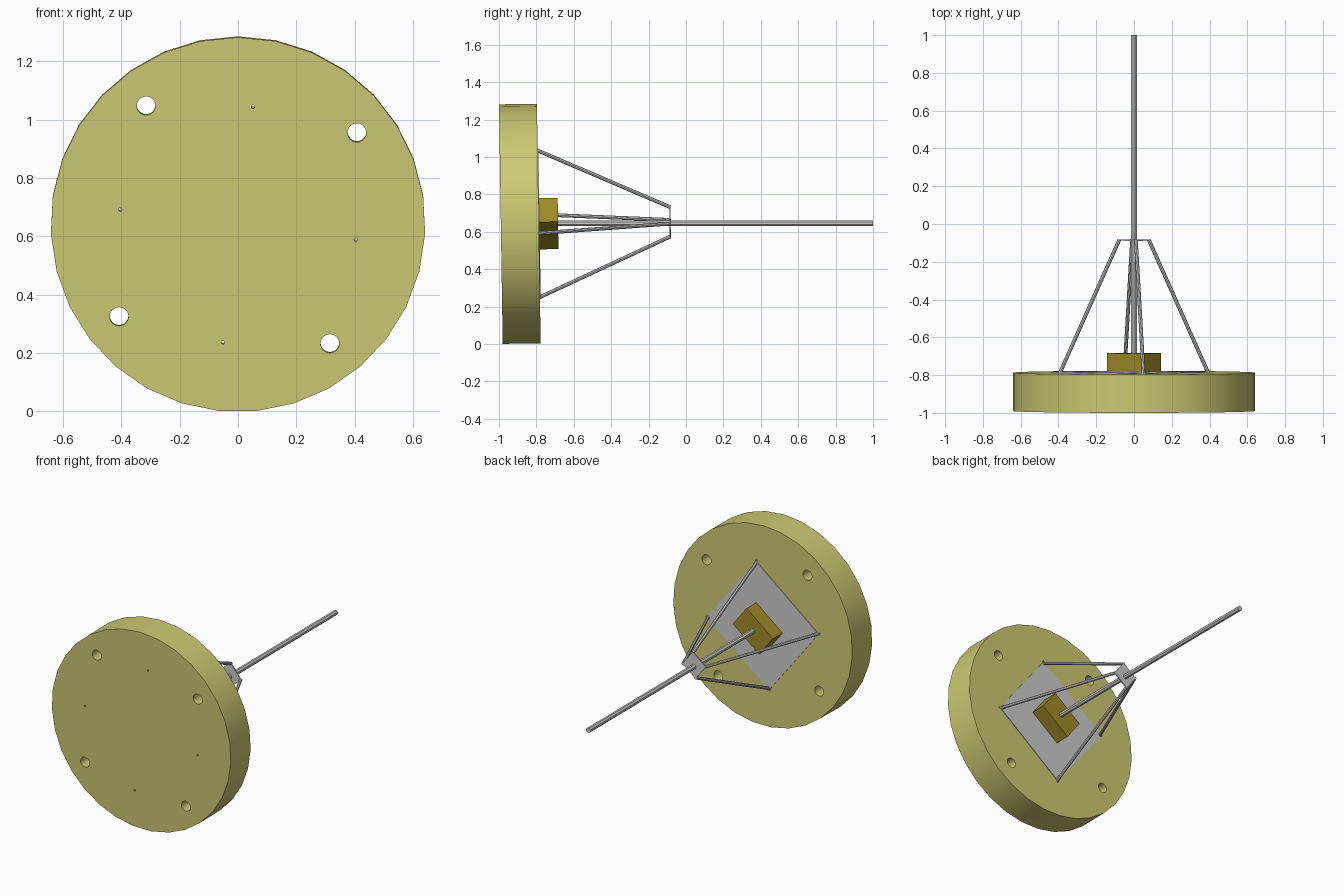
import bpy, bmesh
from math import cos, sin, pi, radians
from mathutils import Matrix, Vector

if "Cube" in bpy.data.objects:
    bpy.data.objects.remove(bpy.data.objects["Cube"], do_unlink=True)

# The dish, its bracing and the hub lean together; origin is the centre of the disc's back
LEAN = Matrix.Translation((0, -0.787, 0.643)) @ Matrix.Rotation(0.0156, 4, 'X')
TWIST = radians(-7.3)
CORNERS = [TWIST + k * pi / 2 for k in range(4)]


def material(name, rgb):
    m = bpy.data.materials.new(name)
    m.use_nodes = True
    m.diffuse_color = (*rgb, 1)
    m.node_tree.nodes["Principled BSDF"].inputs["Base Color"].default_value = (*rgb, 1)
    return m


olive = material("olive", (0.60, 0.59, 0.17))
grey = material("grey", (0.60, 0.60, 0.60))
brown = material("ochre brown", (0.35, 0.26, 0.02))


def polar(r, a, y=0.0):
    return Vector((r * cos(a), y, r * sin(a)))


def add_rod(bm, a, b, r, sides, spin=0.0):
    """Cylinder between two points."""
    a, b = Vector(a), Vector(b)
    turn = (b - a).to_track_quat('Z', 'Y').to_matrix().to_4x4()
    mat = Matrix.Translation((a + b) / 2) @ turn @ Matrix.Rotation(spin, 4, 'Z')
    bmesh.ops.create_cone(bm, cap_ends=True, segments=sides, radius1=r, radius2=r,
                          depth=(b - a).length, matrix=mat)


def add_box(bm, size, y, angle):
    """Box centred on the axis at depth y, turned about the axis."""
    mat = (Matrix.Translation((0, y, 0)) @ Matrix.Rotation(-angle, 4, 'Y')
           @ Matrix.Diagonal((*size, 1)))
    bmesh.ops.create_cube(bm, size=1, matrix=mat)


def finish(bm, name, mat, matrix=LEAN):
    bm.transform(matrix)
    bmesh.ops.recalc_face_normals(bm, faces=bm.faces)
    me = bpy.data.meshes.new(name)
    bm.to_mesh(me)
    bm.free()
    me.materials.append(mat)
    ob = bpy.data.objects.new(name, me)
    bpy.context.collection.objects.link(ob)
    return ob


def smooth(ob):
    bpy.ops.object.select_all(action='DESELECT')
    ob.select_set(True)
    bpy.context.view_layer.objects.active = ob
    bpy.ops.object.shade_smooth_by_angle(angle=radians(30))


# Thick round disc, one rim vertex at the very top
bm = bmesh.new()
SIDES = 31
rim = [bm.verts.new(polar(0.642, pi / 2 + k * 2 * pi / SIDES, -0.203)) for k in range(SIDES)]
face = bm.faces.new(rim)
back = bmesh.ops.extrude_face_region(bm, geom=[face])
bmesh.ops.translate(bm, vec=(0, 0.203, 0),
                    verts=[g for g in back["geom"] if isinstance(g, bmesh.types.BMVert)])
disc = finish(bm, "disc", olive)

# Four mounting holes and four small screw holes through the disc
bm = bmesh.new()
for a in CORNERS:
    for r, angle, size, sides in ((0.515, a + pi / 4, 0.032, 24), (0.407, a, 0.006, 8)):
        add_rod(bm, polar(r, angle, -0.3), polar(r, angle, 0.1), size, sides)
cutter = finish(bm, "hole_cutter", olive)
cutter.hide_render = True
cut = disc.modifiers.new("holes", 'BOOLEAN')
cut.operation = 'DIFFERENCE'
cut.solver = 'EXACT'
cut.object = cutter
bpy.context.view_layer.objects.active = disc
bpy.ops.object.modifier_apply(modifier=cut.name)
bpy.data.objects.remove(cutter, do_unlink=True)
smooth(disc)

# Thin square plates: one on the disc, one at the hub, corners at the struts
for name, reach, y, thick in (("base_plate", 0.405, 0.001, 0.006), ("hub_plate", 0.085, 0.702, 0.006)):
    bm = bmesh.new()
    side = reach * 2 ** 0.5
    add_box(bm, (side, thick, side), y, TWIST + pi / 4)
    finish(bm, name, grey)

# Block in the middle of the base plate
bm = bmesh.new()
add_box(bm, (0.24, 0.103, 0.16), 0.0515, TWIST + pi / 4)
finish(bm, "centre_block", brown)

# Four slanted struts
for k, a in enumerate(CORNERS):
    bm = bmesh.new()
    add_rod(bm, polar(0.397, a, -0.004), polar(0.079, a, 0.703), 0.010, 8)
    smooth(finish(bm, f"strut_{k + 1}", grey))

# Long straight rod from the block to the back
bm = bmesh.new()
add_rod(bm, (0, -0.70, 0.646), (0, 1, 0.646), 0.0165, 8, pi / 8)
finish(bm, "long_rod", grey, Matrix.Identity(4))
